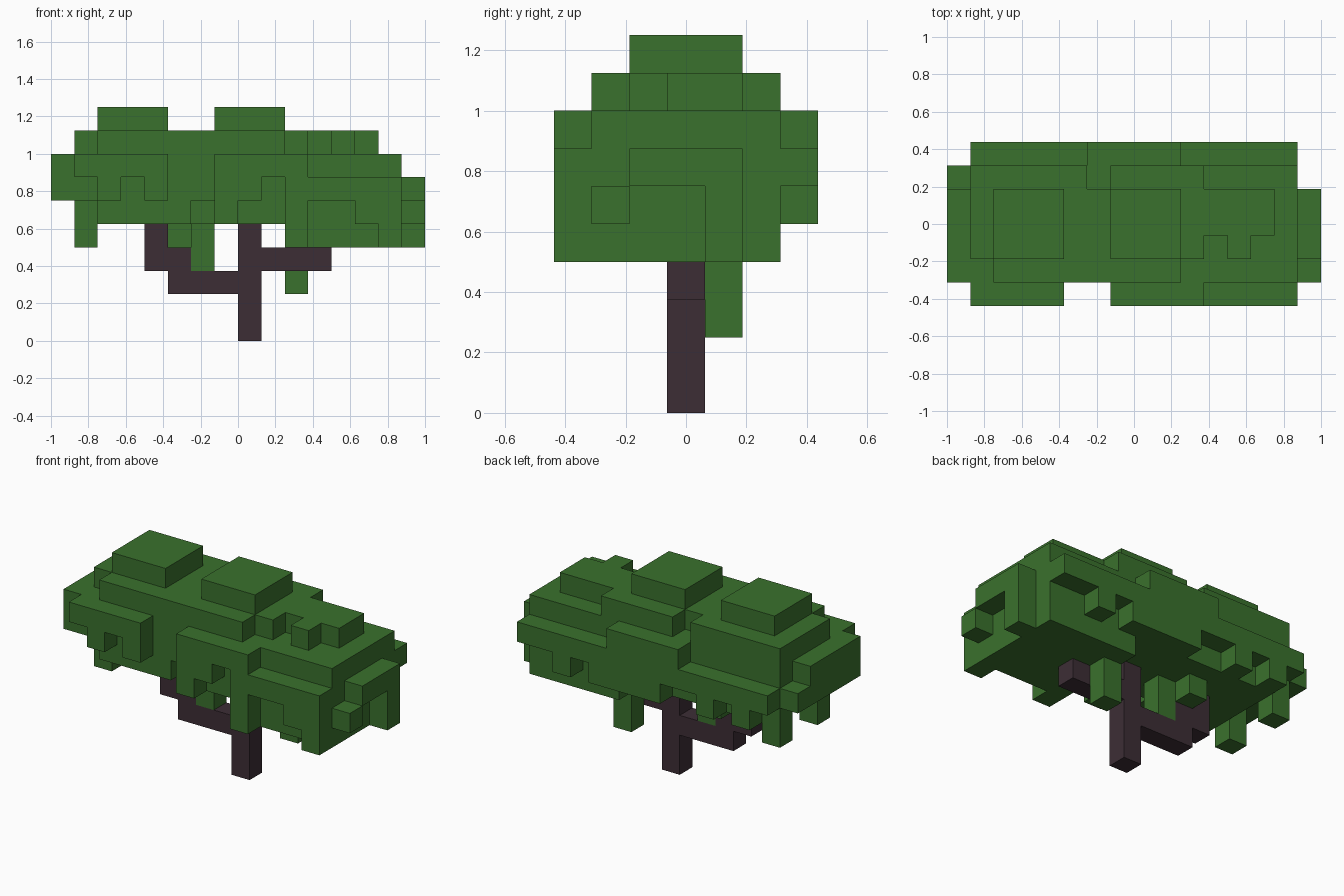
import bpy
import bmesh
from math import radians
from mathutils import Vector

cube = bpy.data.objects.get("Cube")
if cube:
    bpy.data.objects.remove(cube, do_unlink=True)

CELL = 0.125
ORIGIN = Vector((-1.0, -0.4375, 0.0))


def make_material(name, colour):
    mat = bpy.data.materials.new(name)
    mat.use_nodes = True
    mat.diffuse_color = colour
    mat.node_tree.nodes["Principled BSDF"].inputs["Base Color"].default_value = colour
    return mat


def fill(cells, columns, rows, layers):
    """Add a solid block of cells; each range includes both ends."""
    for i in range(columns[0], columns[-1] + 1):
        for j in range(rows[0], rows[-1] + 1):
            for k in range(layers[0], layers[-1] + 1):
                cells.add((i, j, k))


def build(name, cells, material):
    """Skin a set of cells with only its outer faces."""
    bm = bmesh.new()
    corners = {}

    def corner(p):
        if p not in corners:
            corners[p] = bm.verts.new(ORIGIN + Vector(p) * CELL)
        return corners[p]

    for cell in sorted(cells):
        for axis in range(3):
            for side in (0, 1):
                neighbour = list(cell)
                neighbour[axis] += 2 * side - 1
                if tuple(neighbour) in cells:
                    continue
                u, v = (axis + 1) % 3, (axis + 2) % 3
                ring = []
                for du, dv in ((0, 0), (1, 0), (1, 1), (0, 1)):
                    p = list(cell)
                    p[axis] += side
                    p[u] += du
                    p[v] += dv
                    ring.append(corner(tuple(p)))
                bm.faces.new(ring if side else ring[::-1])
    bmesh.ops.dissolve_limit(bm, angle_limit=radians(1), verts=bm.verts[:], edges=bm.edges[:])
    mesh = bpy.data.meshes.new(name)
    bm.to_mesh(mesh)
    bm.free()
    mesh.materials.append(material)
    obj = bpy.data.objects.new(name, mesh)
    bpy.context.collection.objects.link(obj)
    return obj


leaf_green = make_material("leaf green", (0.042, 0.165, 0.026, 1))
dark_bark = make_material("dark bark", (0.046, 0.027, 0.036, 1))

# Trunk and its two branches
wood = set()
fill(wood, [8], [3], [0, 4])
fill(wood, [9, 11], [3], [3])
fill(wood, [5, 7], [3], [2])
fill(wood, [4, 5], [3], [3])
fill(wood, [4], [3], [4])
build("trunk_and_branches", wood, dark_bark)

leaves = set()

# Crown: two top tufts and the upper tier
fill(leaves, [2, 4], [2, 4], [9])
fill(leaves, [7, 9], [2, 4], [9])
fill(leaves, [2, 9], [1], [8])
fill(leaves, [1, 10], [2], [8])
fill(leaves, [12], [2], [8])
fill(leaves, [1, 13], [3, 4], [8])
fill(leaves, [1, 5], [5], [8])
fill(leaves, [7, 10], [5], [8])

# Crown: main body
fill(leaves, [0, 14], [1, 4], [6, 7])
fill(leaves, [1, 14], [5], [6, 7])
fill(leaves, [0], [5], [6])
fill(leaves, [2, 14], [1, 5], [5])
leaves.discard((6, 1, 5))
fill(leaves, [10, 14], [1, 5], [4])

# Front fringe, left and right clumps
fill(leaves, [1, 4], [0], [7])
for i in (2, 4):
    fill(leaves, [i], [0], [6])
fill(leaves, [7, 10], [0], [7])
for i, bottom in zip((7, 8, 10, 11, 12, 13, 14), (5, 6, 4, 6, 6, 5, 4)):
    fill(leaves, [i], [0], [bottom, 6])

# Back fringe
fill(leaves, [1, 14], [6], [6])
fill(leaves, [6, 9], [6], [7])
fill(leaves, [7, 10], [6], [5])
for i in (2, 4, 12):
    fill(leaves, [i], [6], [5])

# End fringe
fill(leaves, [15], [2, 4], [6])
fill(leaves, [15], [4], [4, 5])
fill(leaves, [15], [1], [5])
build("leaf_crown", leaves, leaf_green)

# Hanging leaf strands
strands = set()
fill(strands, [1], [2], [4, 5])
fill(strands, [1], [5], [4, 5])
fill(strands, [5], [4], [4])
fill(strands, [6], [3], [3, 4])
fill(strands, [10], [4], [2, 3])
build("hanging_leaves", strands, leaf_green)
